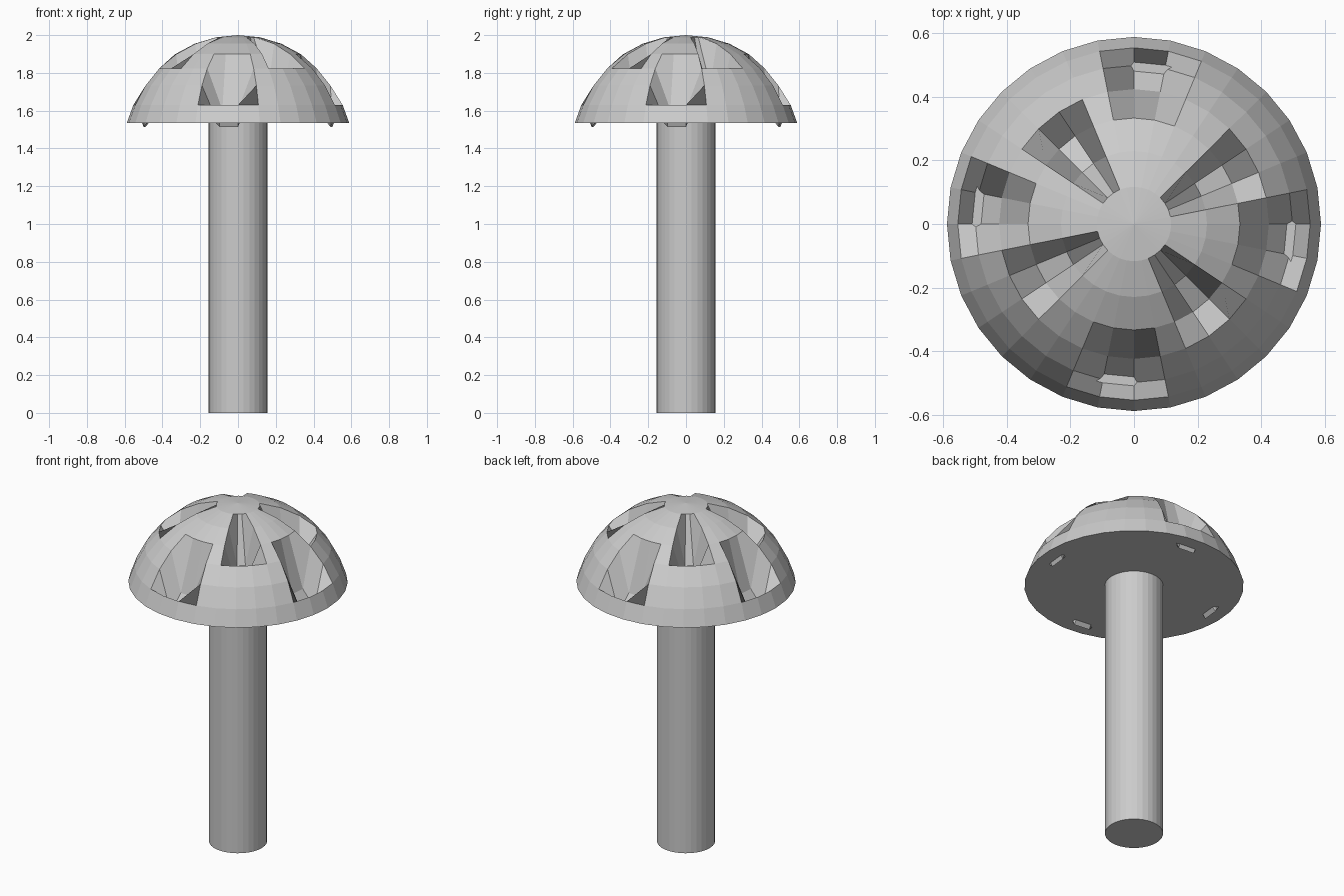
import bpy, bmesh
from math import sin, cos, pi

if "Cube" in bpy.data.objects:
    bpy.data.objects.remove(bpy.data.objects["Cube"])

SEG, R, CENTRE_Z = 32, 0.6, 1.4
STEP = 2 * pi / SEG
RIM_Z, DENT = 1.536, 0.219


def finish(bm, name):
    bmesh.ops.recalc_face_normals(bm, faces=bm.faces[:])
    mesh = bpy.data.meshes.new(name)
    bm.to_mesh(mesh)
    bm.free()
    obj = bpy.data.objects.new(name, mesh)
    bpy.context.collection.objects.link(obj)
    return obj


# Cap: rings of a low-poly sphere, closed by a flat underside
bm = bmesh.new()
pole = bm.verts.new((0, 0, CENTRE_Z + R))
rings = {}
for i in range(1, 8):
    r, z = R * sin(i * STEP), CENTRE_Z + R * cos(i * STEP)
    if i == 7:
        z = RIM_Z
    rings[i] = [bm.verts.new((r * cos(k * STEP), r * sin(k * STEP), z)) for k in range(SEG)]
for k in range(SEG):
    n = (k + 1) % SEG
    bm.faces.new((pole, rings[1][k], rings[1][n]))
    for i in range(1, 7):
        bm.faces.new((rings[i][k], rings[i + 1][k], rings[i + 1][n], rings[i][n]))
bm.faces.new(rings[7])
bmesh.ops.recalc_face_normals(bm, faces=bm.faces[:])

# Spots: the middle face of each 3 x 3 patch pushed straight down
lower = [(4, k) for k in (31, 7, 15, 23)]
upper = [(2, k) for k in (2, 11, 18, 27)]
for i, k in lower + upper:
    for a in (i, i + 1):
        for b in (k, k + 1):
            rings[a][b % SEG].co.z -= DENT
cap = finish(bm, "mushroom_cap")

# Stem
bm = bmesh.new()
bmesh.ops.create_cone(bm, cap_ends=True, segments=32, radius1=0.156, radius2=0.156, depth=1.56)
bmesh.ops.translate(bm, verts=bm.verts[:], vec=(0, 0, 0.78))
stem = finish(bm, "mushroom_stem")
